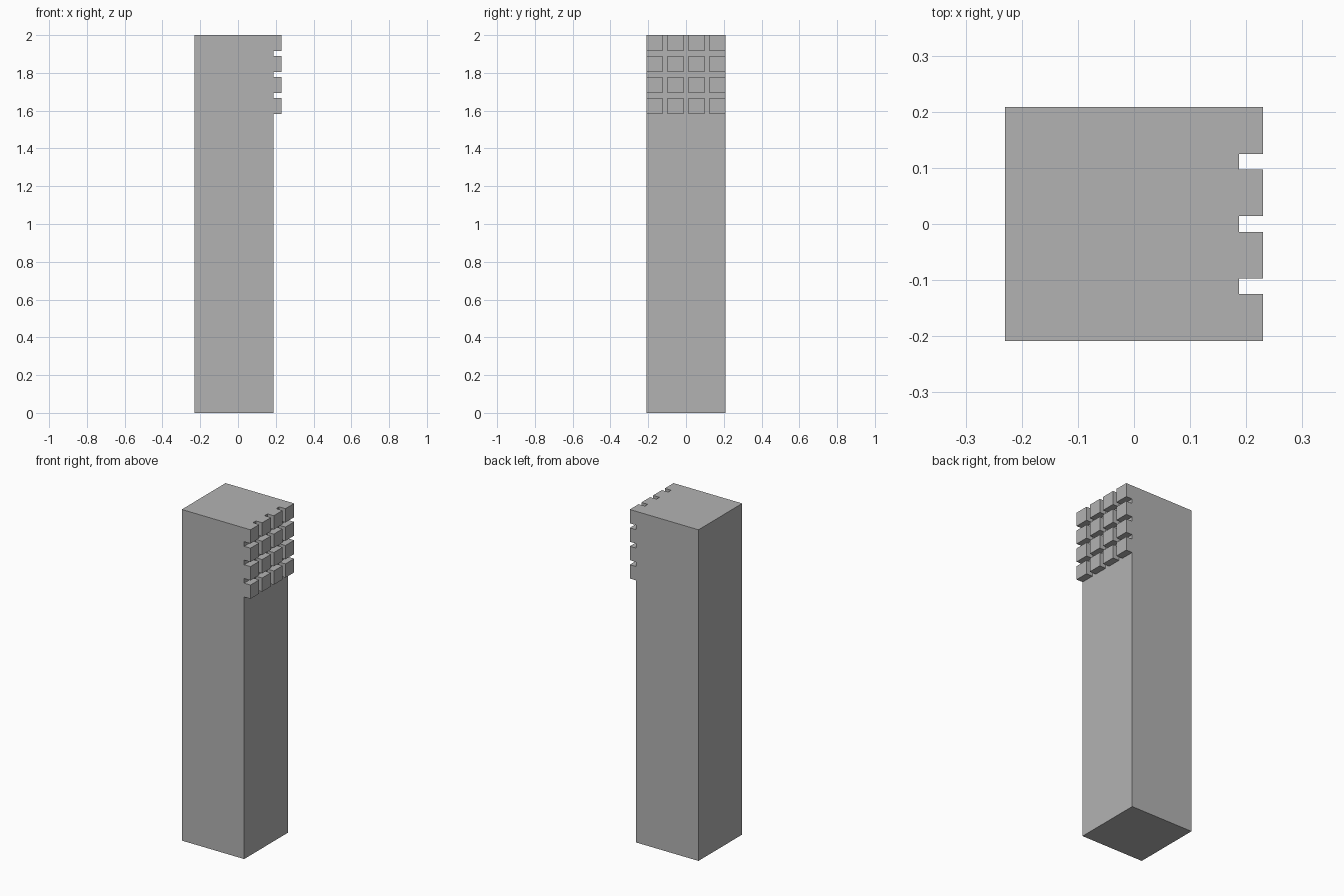
import bpy, bmesh
from mathutils import Matrix, Vector

if "Cube" in bpy.data.objects:
    bpy.data.objects.remove(bpy.data.objects["Cube"], do_unlink=True)

# Single flat grey
grey = bpy.data.materials.new("plain_grey")
grey.use_nodes = True
colour = (0.45, 0.45, 0.45, 1)
grey.diffuse_color = colour
bsdf = next(n for n in grey.node_tree.nodes if n.type == 'BSDF_PRINCIPLED')
bsdf.inputs["Base Color"].default_value = colour

HEIGHT = 2.0
WIDTH = 0.417             # square column side
BLOCK = WIDTH / 5         # raised block side
PITCH = (WIDTH - BLOCK) / 3
DEPTH = 0.042             # how far the blocks stand out
BACK = -(WIDTH + DEPTH) / 2
FACE = BACK + WIDTH       # column side that carries the blocks


def add_box(bm, low, size):
    centre = Vector(low) + Vector(size) / 2
    matrix = Matrix.Translation(centre) @ Matrix.Diagonal((*size, 1))
    return bmesh.ops.create_cube(bm, size=1, matrix=matrix)["verts"]


def finish(bm, name):
    mesh = bpy.data.meshes.new(name)
    bm.to_mesh(mesh)
    bm.free()
    mesh.materials.append(grey)
    obj = bpy.data.objects.new(name, mesh)
    bpy.context.collection.objects.link(obj)


# Tall square column
bm = bmesh.new()
add_box(bm, (BACK, -WIDTH / 2, 0), (WIDTH, WIDTH, HEIGHT))
finish(bm, "column")

# Four by four grid of raised blocks, open where they meet the column
bm = bmesh.new()
for row in range(4):
    for col in range(4):
        add_box(bm, (FACE, -WIDTH / 2 + col * PITCH, HEIGHT - BLOCK - row * PITCH),
                (DEPTH, BLOCK, BLOCK))
bm.normal_update()
hidden = [f for f in bm.faces if f.normal.x < -0.5]
bmesh.ops.delete(bm, geom=hidden, context='FACES')
finish(bm, "raised_blocks")
